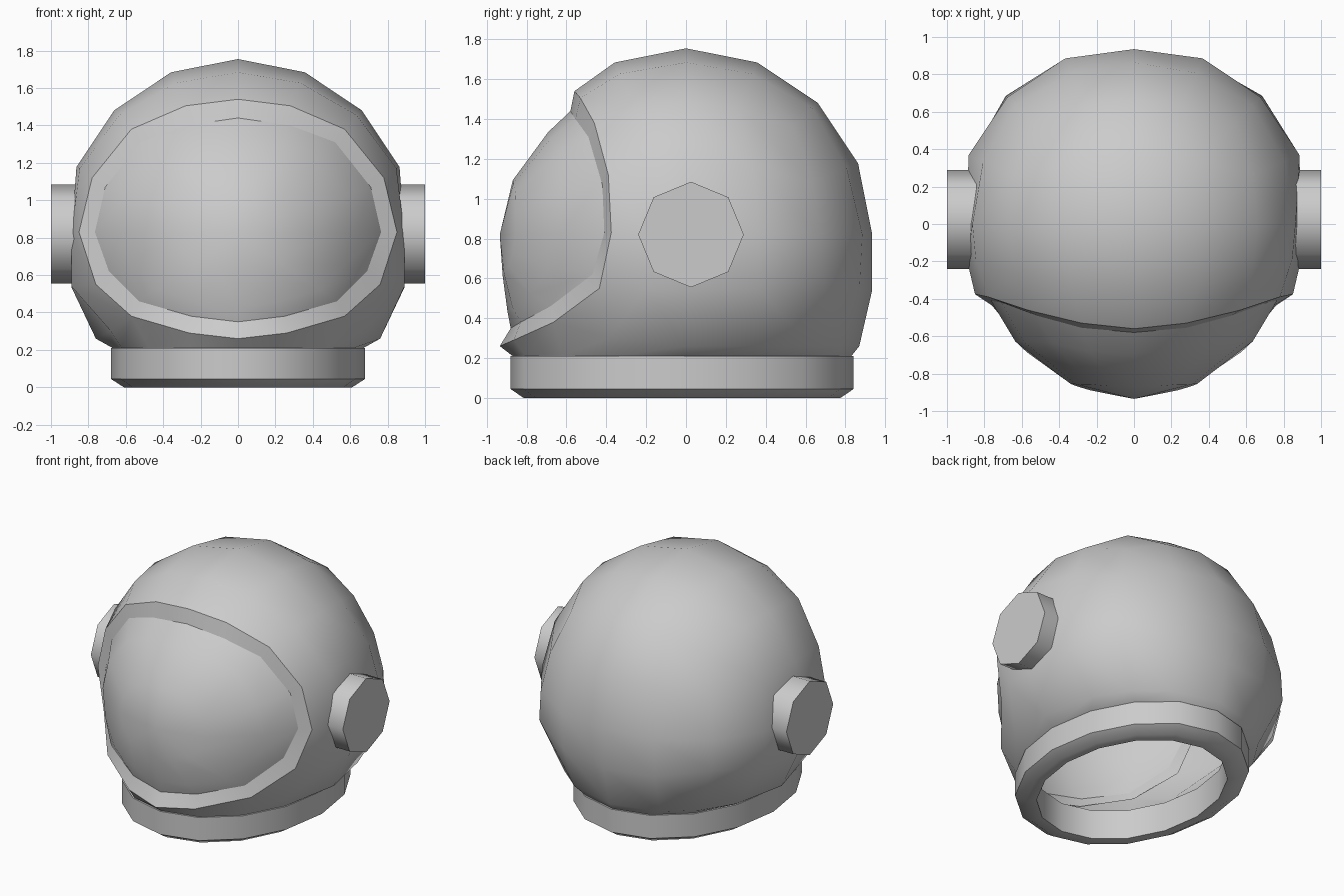
import bpy, bmesh, math
from mathutils import Vector, Matrix

if "Cube" in bpy.data.objects:
    bpy.data.objects.remove(bpy.data.objects["Cube"])


def finish(bm, name, angle=38, thickness=0):
    """Turn a bmesh into a smooth-by-angle object, optionally thickened inwards."""
    bmesh.ops.recalc_face_normals(bm, faces=bm.faces)
    mesh = bpy.data.meshes.new(name)
    bm.to_mesh(mesh)
    bm.free()
    ob = bpy.data.objects.new(name, mesh)
    bpy.context.collection.objects.link(ob)
    if thickness:
        mod = ob.modifiers.new("thickness", 'SOLIDIFY')
        mod.thickness = thickness
        mod.offset = -1
        bpy.context.view_layer.objects.active = ob
        bpy.ops.object.modifier_apply(modifier=mod.name)
    ob.data.shade_smooth()
    ob.data.set_sharp_from_angle(angle=math.radians(angle))
    return ob


def bridge(bm, loops, closed=False):
    """Join successive vertex loops with quads; return the vertex loops."""
    rings = [[bm.verts.new(p) for p in loop] for loop in loops]
    pairs = list(zip(rings, rings[1:])) + ([(rings[-1], rings[0])] if closed else [])
    for r, s in pairs:
        for i in range(len(r)):
            j = (i + 1) % len(r)
            bm.faces.new((r[i], r[j], s[j], s[i]))
    return rings


def mirror_loop(half):
    """Complete a right-hand half loop (top to bottom) into a full loop."""
    return half + [(-x, y, z) for x, y, z in half[-2:0:-1]]


def oval(rx, ry, z):
    return [(rx * math.cos(k * math.pi / 8), -0.02 + ry * math.sin(k * math.pi / 8), z)
            for k in range(16)]


# Face opening: outer edge on the shell, inner edge on the visor
outer = [(0, -.56, 1.54), (.28, -.53, 1.505), (.57, -.46, 1.38), (.78, -.39, 1.12),
         (.85, -.375, .83), (.76, -.435, .55), (.57, -.665, .38), (.26, -.865, .29),
         (0, -.935, .26)]
inner = [(0, -.58, 1.44), (.28, -.555, 1.40), (.52, -.49, 1.31), (.71, -.42, 1.07),
         (.765, -.41, .83), (.69, -.47, .62), (.53, -.68, .46), (.25, -.83, .38),
         (0, -.88, .35)]
rim_keys = [(0, 2), (1, 2), (2, 2), (2, 1), (2, 0), (2, -1), (2, -2), (1, -2), (0, -2)]
rim_at = dict(zip(rim_keys, outer))


def shell_point(a, b, c):
    """Move a cube grid point onto the helmet shell."""
    if b == -2 and (abs(a), c) in rim_at:
        x, y, z = rim_at[(abs(a), c)]
        return Vector((math.copysign(x, a), y, z))
    if c == -2:
        t = math.atan2(b, a)
        return Vector((.76 * math.cos(t), .87 * math.sin(t), .30 if b == -1 else .26))
    if abs(a) == 2 and b == -1 and c < 2:
        b = -.55
    d = Vector([math.tan(math.pi / 8 * v) for v in (a, b, c)]).normalized() * .935
    if c < 0:
        d = Vector((d.x * 1.08, d.y * 1.08, d.z * .8))
    elif c == 0 and a and b:
        d *= 1.025
    d.x = max(-.89, min(.89, d.x))
    return d + Vector((0, 0, .82))


# Shell: rounded cube with an open face and an open neck
bm = bmesh.new()
bmesh.ops.create_cube(bm, size=4)
bmesh.ops.subdivide_edges(bm, edges=bm.edges[:], cuts=3, use_grid_fill=True)
front = [f for f in bm.faces if f.calc_center_median().y < -1.99]
bottom = [f for f in bm.faces if f.calc_center_median().z < -1.99]
for v in bm.verts:
    v.co = shell_point(*[round(k) for k in v.co])
bmesh.ops.delete(bm, geom=bottom, context='FACES')
ext = bmesh.ops.extrude_edge_only(bm, edges=[e for e in bm.edges if e.is_boundary])
for v in [g for g in ext["geom"] if isinstance(g, bmesh.types.BMVert)]:
    t = round(math.atan2(v.co.y / .87, v.co.x / .76) / (math.pi / 8)) * math.pi / 8
    v.co = (.67 * math.cos(t), -.02 + .85 * math.sin(t), .21)
bmesh.ops.delete(bm, geom=front, context='FACES')
finish(bm, "helmet_shell", 42, .05)

# Recessed rim around the face opening
bm = bmesh.new()
bridge(bm, [mirror_loop(outer), mirror_loop(inner)])
finish(bm, "visor_rim")


# Bulging visor
def visor_ring(s):
    pts = []
    for x, y, z in mirror_loop(inner):
        x, h = x * s, (z - .82) * s
        r = 1 - (x / .86) ** 2 - (h / (.77 if h > 0 else 1.45)) ** 2
        pts.append((x, -.93 * math.sqrt(max(r, .05)), h + .82))
    return pts


bm = bmesh.new()
rings = bridge(bm, [mirror_loop(inner), visor_ring(.83), visor_ring(.44)])
tip = bm.verts.new((0, -.935, .82))
for i in range(16):
    bm.faces.new((rings[-1][i], rings[-1][(i + 1) % 16], tip))
finish(bm, "visor", 45)

# Neck ring with a chamfered lower edge
bm = bmesh.new()
bridge(bm, [oval(.68, .862, .21), oval(.68, .862, .045), oval(.61, .795, 0),
            oval(.55, .71, 0), oval(.55, .71, .21)], closed=True)
finish(bm, "neck_ring", 35)

# Octagonal ear caps
for side, name in ((1, "ear_cap_right"), (-1, "ear_cap_left")):
    bm = bmesh.new()
    bmesh.ops.create_cone(bm, cap_ends=True, segments=8, radius1=.265, radius2=.265,
                          depth=.16, matrix=Matrix.Translation((side * .92, .025, .82))
                          @ Matrix.Rotation(math.pi / 2, 4, 'Y'))
    finish(bm, name, 50)
